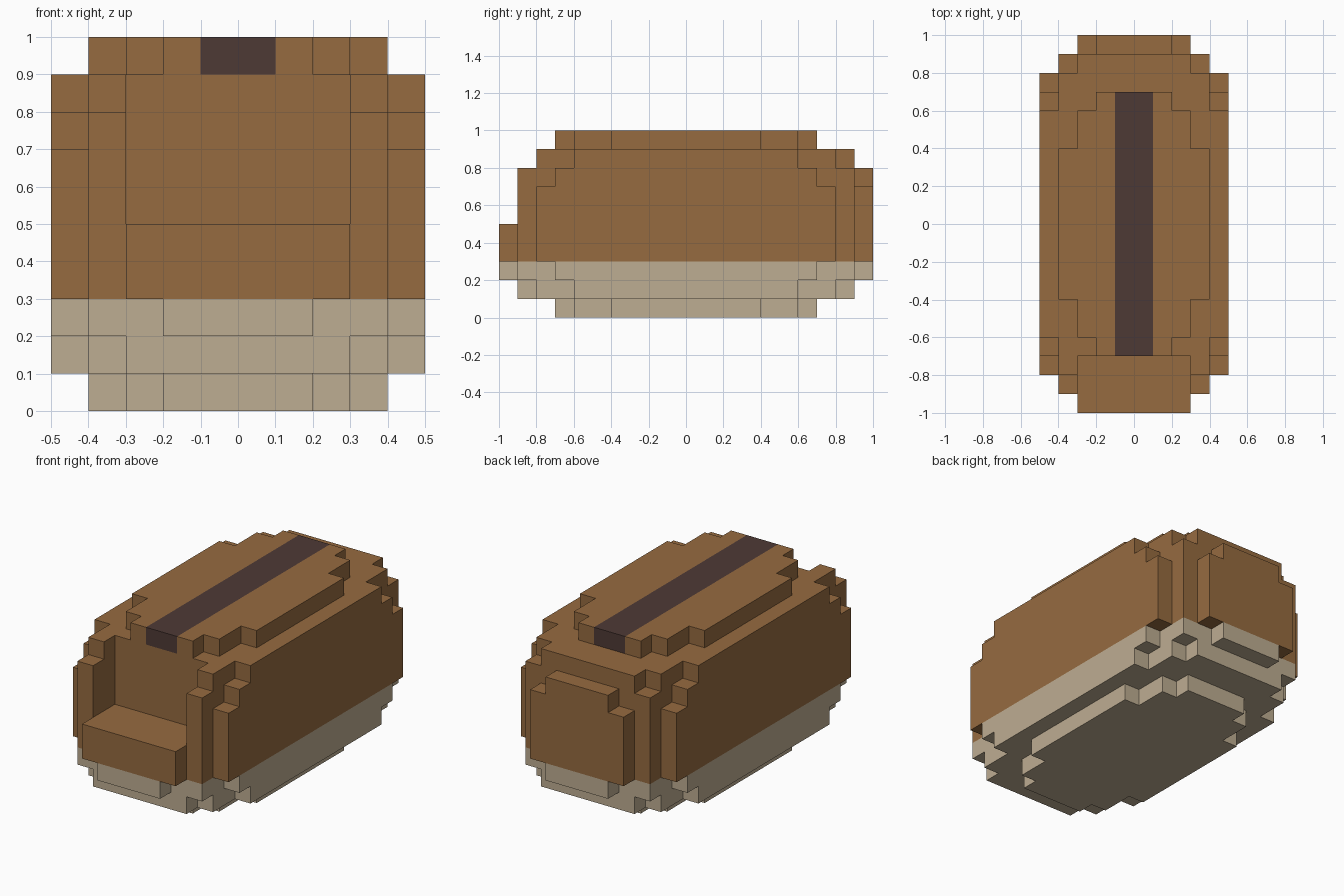
import bpy
import bmesh
from mathutils import Vector

cube = bpy.data.objects.get("Cube")
if cube:
    bpy.data.objects.remove(cube, do_unlink=True)

UNIT = 0.1  # edge of one block


def make_material(name, rgb):
    mat = bpy.data.materials.new(name)
    mat.use_nodes = True
    mat.diffuse_color = (*rgb, 1)
    mat.node_tree.nodes["Principled BSDF"].inputs["Base Color"].default_value = (*rgb, 1)
    return mat


def blocks(half_x, half_y, low, high):
    """Block cells of a box centred on x = y = 0."""
    return {(x, y, z)
            for x in range(-half_x, half_x)
            for y in range(-half_y, half_y)
            for z in range(low, high)}


# Stepped loaf: a core with layered plates on every side
solid = set()
for half_x, half_y, inset in [
    (4, 8, 1),                        # core
    (3, 9, 1), (4, 9, 2),             # inner end plates
    (3, 10, 3), (2, 10, 2),           # outer end plates
    (5, 6, 1), (5, 7, 2), (5, 8, 3),  # side plates
    (4, 4, 0), (3, 6, 0), (2, 7, 0),  # top and bottom plates
]:
    solid |= blocks(half_x, half_y, inset, 10 - inset)

# Notch with a ledge at the front
solid -= {(x, y, z) for x, y, z in solid if y < -7 and -3 <= x < 3 and z >= 5}

# Divide the loaf into its coloured parts
stripe = {c for c in solid if c[2] == 9 and -1 <= c[0] < 1}
base = {c for c in solid if c[2] < 3}
upper = solid - stripe - base


def build_part(name, cells, mat):
    """Skin the exposed sides of the cells and merge flat areas."""
    bm = bmesh.new()
    corners = {}

    def corner(p):
        key = tuple(round(v) for v in p)
        if key not in corners:
            corners[key] = bm.verts.new(Vector(key) * UNIT)
        return corners[key]

    for cell in sorted(cells):
        centre = Vector(cell) + Vector((0.5, 0.5, 0.5))
        for axis in range(3):
            for sign in (-1, 1):
                n = Vector((0, 0, 0))
                n[axis] = sign
                if tuple(round(v) for v in Vector(cell) + n) in solid:
                    continue
                u = Vector((0, 0, 0))
                u[(axis + 1) % 3] = 0.5
                w = n.cross(u)
                mid = centre + n * 0.5
                bm.faces.new([corner(mid + d) for d in (-u - w, u - w, u + w, w - u)])

    bmesh.ops.dissolve_limit(bm, angle_limit=0.01, verts=bm.verts[:], edges=bm.edges[:])
    mesh = bpy.data.meshes.new(name)
    bm.to_mesh(mesh)
    bm.free()
    mesh.materials.append(mat)
    obj = bpy.data.objects.new(name, mesh)
    bpy.context.collection.objects.link(obj)


build_part("upper_body", upper, make_material("warm brown", (0.305, 0.147, 0.051)))
build_part("pale_base", base, make_material("pale tan", (0.515, 0.418, 0.287)))
build_part("top_stripe", stripe, make_material("dark brown", (0.076, 0.042, 0.036)))
